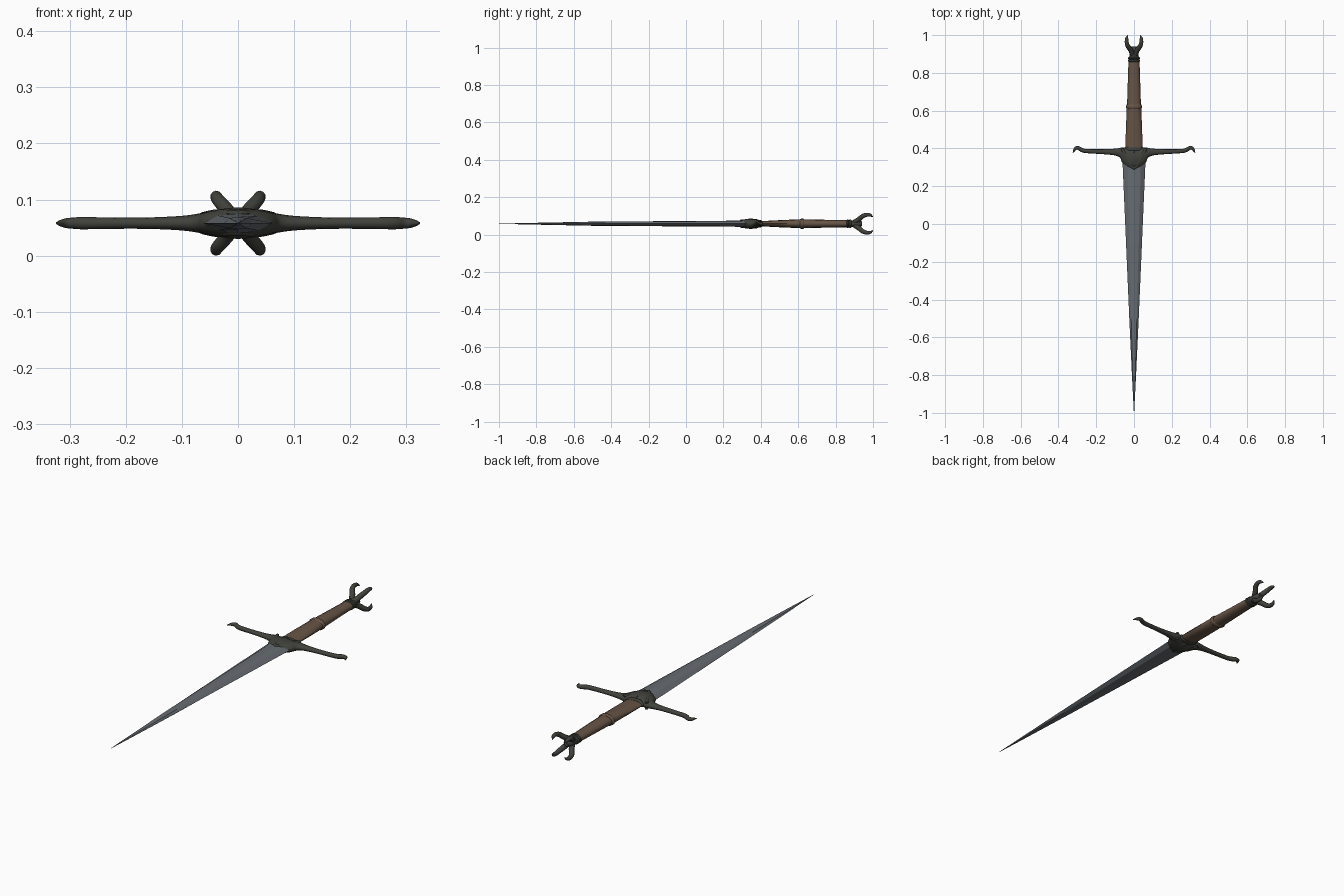
import bpy, bmesh, math
from mathutils import Vector

cube = bpy.data.objects.get("Cube")
if cube:
    bpy.data.objects.remove(cube, do_unlink=True)

MID = 0.058  # height of the sword's middle plane


def material(name, colour):
    m = bpy.data.materials.new(name)
    m.use_nodes = True
    m.diffuse_color = (*colour, 1)
    bsdf = m.node_tree.nodes["Principled BSDF"]
    bsdf.inputs["Base Color"].default_value = (*colour, 1)
    return m


STEEL = material("blade steel", (0.135, 0.15, 0.165))
LEATHER = material("brown leather", (0.135, 0.088, 0.06))
IRON = material("dark iron", (0.052, 0.054, 0.044))


def skin(name, rings, mat, angle):
    """Join rings of points into a closed, capped object."""
    bm = bmesh.new()
    loops = [[bm.verts.new(p) for p in ring] for ring in rings]
    n = len(loops[0])
    for a, b in zip(loops, loops[1:]):
        for i in range(n):
            j = (i + 1) % n
            bm.faces.new((a[i], a[j], b[j], b[i]))
    bm.faces.new(loops[0])
    bm.faces.new(loops[-1])
    bmesh.ops.recalc_face_normals(bm, faces=bm.faces)
    mesh = bpy.data.meshes.new(name)
    bm.to_mesh(mesh)
    bm.free()
    mesh.materials.append(mat)
    ob = bpy.data.objects.new(name, mesh)
    bpy.context.collection.objects.link(ob)
    bpy.context.view_layer.objects.active = ob
    ob.select_set(True)
    bpy.ops.object.shade_smooth_by_angle(angle=math.radians(angle))
    ob.select_set(False)
    return ob


def smooth_rows(rows, steps):
    """Catmull-Rom interpolation of (x, y, z, radius, radius) rows."""
    out = []
    for i in range(len(rows) - 1):
        quad = [rows[max(i - 1, 0)], rows[i], rows[i + 1], rows[min(i + 2, len(rows) - 1)]]
        for s in range(steps):
            t = s / steps
            out.append([b + t / 2 * (c - a + t * (2*a - 5*b + 4*c - d + t * (3*(b - c) + d - a)))
                        for a, b, c, d in zip(*quad)])
    return out + [list(rows[-1])]


def loft(name, rows, mat, ref=(0, 0, 1), steps=3, sides=12, angle=50):
    """Sweep an ellipse along rows; radii are across and along ref."""
    rows = smooth_rows(rows, steps) if steps > 1 else rows
    pts = [Vector(r[:3]) + Vector((0, 0, MID)) for r in rows]
    rings = []
    for i, (p, r) in enumerate(zip(pts, rows)):
        t = (pts[min(i + 1, len(pts) - 1)] - pts[max(i - 1, 0)]).normalized()
        u = t.cross(Vector(ref)).normalized()
        v = u.cross(t)
        ru, rv = max(r[3], 0.001), max(r[4], 0.001)
        rings.append([p + u * ru * math.cos(a) + v * rv * math.sin(a)
                      for a in (math.tau * k / sides for k in range(sides))])
    return skin(name, rings, mat, angle)


def straight(name, rows, mat, **kw):
    """Loft along y from (y, half width, half height) rows."""
    return loft(name, [(0, y, 0, w, h) for y, w, h in rows], mat, **kw)


# Blade: bevelled edges and a shallow central ridge, tapering to a point
blade_rings = []
for y, w, t in ((0.38, 0.063, 0.017), (-0.5, 0.025, 0.011), (-0.8, 0.011, 0.005), (-1, 0.0008, 0.0006)):
    section = [(1, 0), (0.6, 0.82), (0, 1), (-0.6, 0.82), (-1, 0), (-0.6, -0.82), (0, -1), (0.6, -0.82)]
    blade_rings.append([(a * w, y, MID + b * t) for a, b in section])
skin("blade", blade_rings, STEEL, 3)

# Crossguard: broad pointed centre, slim arms, hooked drooping ends
arm = [(0.03, 0.357, 0, 0.049, 0.025), (0.06, 0.376, 0, 0.031, 0.019),
       (0.1, 0.381, 0, 0.018, 0.013), (0.17, 0.383, 0, 0.013, 0.01),
       (0.25, 0.386, 0, 0.011, 0.0105), (0.277, 0.392, 0, 0.011, 0.011),
       (0.294, 0.402, 0, 0.01, 0.01), (0.31, 0.4, 0, 0.009, 0.008),
       (0.323, 0.378, 0, 0.002, 0.002)]
left_half = [(-r[0], *r[1:]) for r in reversed(arm)]
loft("crossguard", left_half + [(0, 0.347, 0, 0.063, 0.028)] + arm, IRON)

# Raised chevron ridges on both faces of the guard
for face, label in ((1, "top"), (-1, "bottom")):
    ridge = [(-0.062, 0.398, face * 0.014), (-0.035, 0.345, face * 0.019), (0, 0.295, face * 0.016),
             (0.035, 0.345, face * 0.019), (0.062, 0.398, face * 0.014)]
    loft(label + "_guard_ridge", [(*p, 0.008, 0.006) for p in ridge], IRON, sides=8)

# Grip in two tapering lengths with a ring between them
straight("lower_grip", [(0.39, 0.046, 0.013), (0.5, 0.043, 0.019), (0.62, 0.038, 0.024)],
         LEATHER, steps=2)
straight("upper_grip", [(0.62, 0.037, 0.024), (0.75, 0.033, 0.021), (0.87, 0.029, 0.019)],
         LEATHER, steps=2)
straight("grip_ring", [(0.61, 0.038, 0.024), (0.616, 0.043, 0.028), (0.626, 0.043, 0.028),
                       (0.632, 0.038, 0.024)], LEATHER, steps=1)
straight("grip_base_collar", [(0.385, 0.048, 0.015), (0.39, 0.052, 0.018), (0.403, 0.052, 0.018),
                              (0.408, 0.046, 0.015)], IRON, steps=1)

# Pommel collar rings and neck
for k in range(2):
    y = 0.858 + k * 0.014
    straight("pommel_collar", [(y, 0.028, 0.019), (y + 0.003, 0.032, 0.023),
                               (y + 0.009, 0.032, 0.023), (y + 0.012, 0.028, 0.019)], IRON, steps=1)
straight("pommel_neck", [(0.87, 0.028, 0.019), (0.895, 0.024, 0.018), (0.92, 0.025, 0.022),
                         (0.94, 0.012, 0.012)], IRON)

# Four curling claws at the end
for sx in (1, -1):
    for sz in (1, -1):
        path = [(0.008, 0.9, 0.008, 0.013), (0.02, 0.925, 0.024, 0.013), (0.034, 0.944, 0.04, 0.012),
                (0.039, 0.965, 0.0475, 0.0105), (0.038, 0.985, 0.046, 0.008), (0.033, 0.999, 0.036, 0.002)]
        loft("pommel_claw", [(x * sx, y, z * sz, r, r) for x, y, z, r in path], IRON,
             ref=(0.77 * sx, 0, -0.64 * sz), sides=10)
